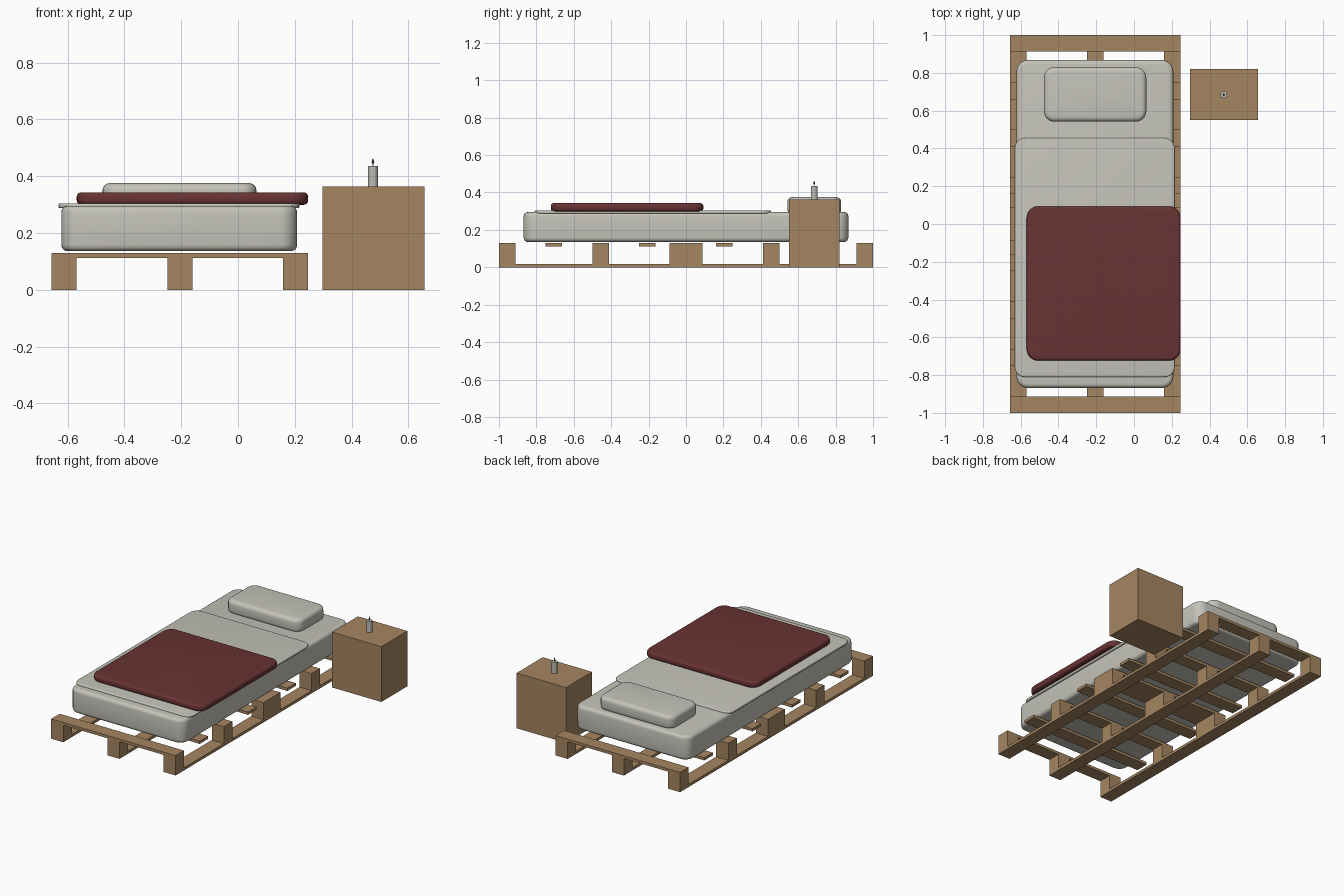
import bpy, bmesh, math

if "Cube" in bpy.data.objects:
    bpy.data.objects.remove(bpy.data.objects["Cube"])


def material(name, rgb):
    m = bpy.data.materials.new(name)
    m.diffuse_color = (*rgb, 1)
    m.use_nodes = True
    m.node_tree.nodes["Principled BSDF"].inputs["Base Color"].default_value = m.diffuse_color
    return m


WOOD = material("wood", (0.38, 0.24, 0.12))
LINEN = material("linen", (0.56, 0.55, 0.49))
RED = material("dark_red_wool", (0.14, 0.033, 0.033))
WAX = material("candle_wax", (0.50, 0.50, 0.47))
WICK = material("wick_grey", (0.10, 0.10, 0.10))


def finish(bm, name, mat):
    me = bpy.data.meshes.new(name)
    bm.to_mesh(me)
    bm.free()
    me.materials.append(mat)
    ob = bpy.data.objects.new(name, me)
    bpy.context.collection.objects.link(ob)
    return ob


def box_mesh(x, y, z):
    bm = bmesh.new()
    bmesh.ops.create_cube(bm, size=1)
    for v in bm.verts:
        for i, (lo, hi) in enumerate((x, y, z)):
            v.co[i] = lo if v.co[i] < 0 else hi
    return bm


def box(name, x, y, z, mat=WOOD):
    return finish(box_mesh(x, y, z), name, mat)


def cushion(name, x, y, z, corner, edge, mat):
    """Soft slab: rounded plan corners, then rounded top and bottom rims."""
    bm = box_mesh(x, y, z)
    upright = [e for e in bm.edges if abs(e.verts[0].co.z - e.verts[1].co.z) > 1e-5]
    bmesh.ops.bevel(bm, geom=upright, offset=corner, segments=6, profile=0.5,
                    affect='EDGES')
    rims = [e for e in bm.edges if abs(e.verts[0].co.z - e.verts[1].co.z) < 1e-5]
    bmesh.ops.bevel(bm, geom=rims, offset=edge, segments=4, profile=0.5,
                    affect='EDGES')
    ob = finish(bm, name, mat)
    bpy.ops.object.select_all(action='DESELECT')
    ob.select_set(True)
    bpy.context.view_layer.objects.active = ob
    bpy.ops.object.shade_smooth_by_angle(angle=math.radians(40))
    return ob


def lathe(name, centre, profile, mat, n=16):
    """Revolve (radius, z) points round a vertical axis."""
    bm = bmesh.new()
    rings = [[bm.verts.new((centre[0] + r * math.cos(2 * math.pi * i / n),
                            centre[1] + r * math.sin(2 * math.pi * i / n), z))
              for i in range(n)] for r, z in profile]
    for a, b in zip(rings, rings[1:]):
        for i in range(n):
            j = (i + 1) % n
            bm.faces.new((a[i], a[j], b[j], b[i]))
    bm.faces.new(rings[0][::-1])
    bm.faces.new(rings[-1])
    return finish(bm, name, mat)


# Two pallets end to end: runners, blocks and deck slats
LEFT, RIGHT, W = -0.657, 0.247, 0.088
columns = [LEFT, (LEFT + RIGHT - W) / 2, RIGHT - W]
for pallet, y0 in (("front", -1.0), ("back", 0.0)):
    for cx in columns:
        box(f"{pallet}_pallet_runner", (cx, cx + W), (y0, y0 + 1), (0, 0.018))
        for dy in (0, (1 - W) / 2 + (0.045 if y0 < 0 else -0.045), 1 - W):
            box(f"{pallet}_pallet_block", (cx, cx + W),
                (y0 + dy, y0 + dy + W), (0.018, 0.112))
    mid = (1 - W) / 2 + (0.045 if y0 < 0 else -0.045)
    for dy in (0, (0.25 if y0 < 0 else 0.16), mid, (0.75 if y0 < 0 else 0.66), 1 - W):
        box(f"{pallet}_pallet_slat", (LEFT, RIGHT),
            (y0 + dy, y0 + dy + W), (0.112, 0.13))

# Bedding
cushion("mattress", (-0.622, 0.208), (-0.868, 0.868), (0.136, 0.295), 0.06, 0.022, LINEN)
cushion("sheet", (-0.632, 0.216), (-0.81, 0.455), (0.287, 0.304), 0.055, 0.006, LINEN)
cushion("blanket", (-0.568, 0.247), (-0.723, 0.093), (0.299, 0.343), 0.06, 0.016, RED)
cushion("pillow", (-0.477, 0.065), (0.542, 0.83), (0.285, 0.375), 0.055, 0.025, LINEN)

# Bedside box with candle
box("bedside_box", (0.297, 0.656), (0.55, 0.82), (0, 0.363))
lathe("candle", (0.475, 0.685), [(0.018, 0.363), (0.018, 0.436)], WAX)
lathe("wick_flame", (0.475, 0.685),
      [(0.0015, 0.436), (0.002, 0.444), (0.005, 0.449), (0.003, 0.456), (0.0005, 0.463)],
      WICK, 8)
